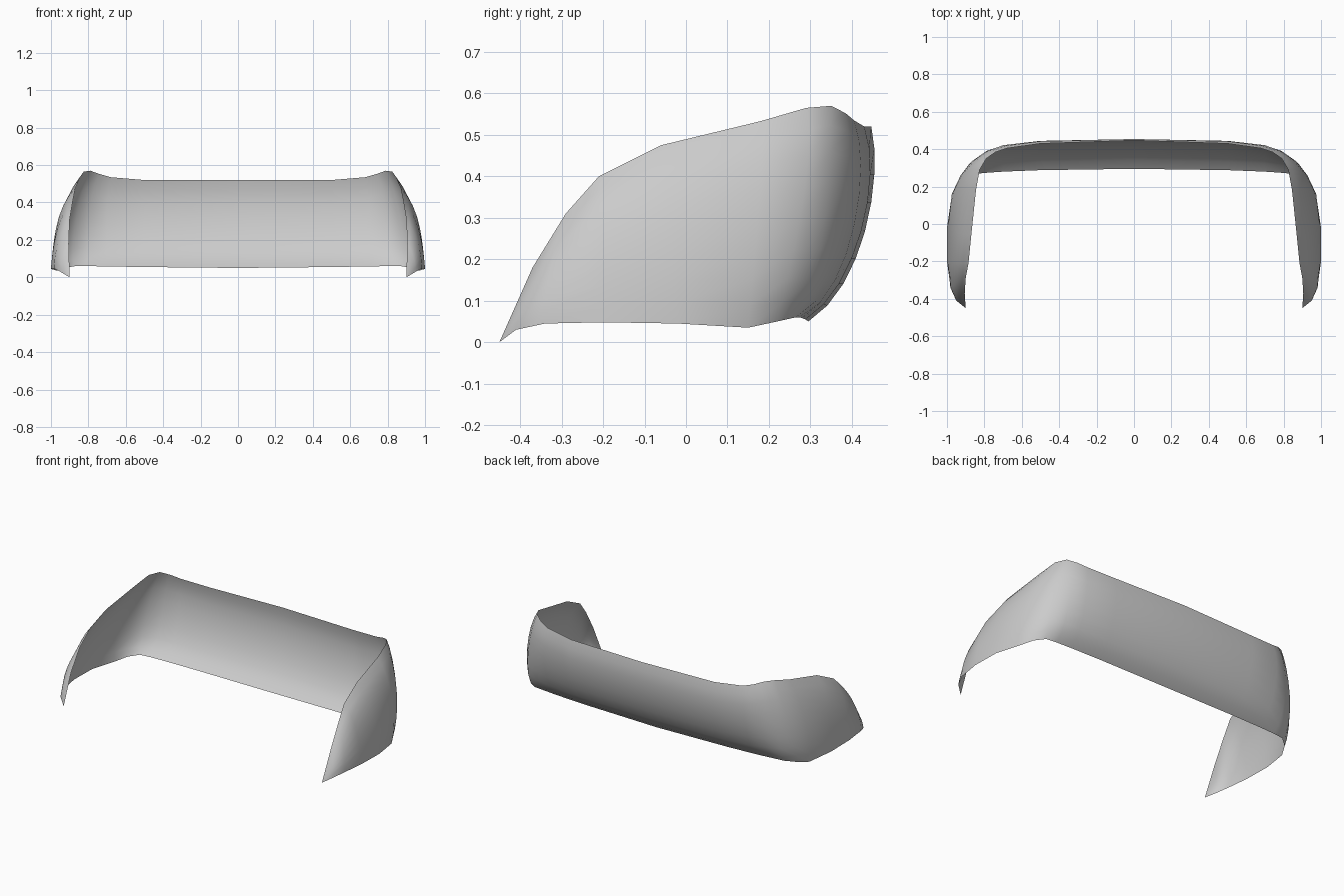
import bpy, bmesh
from mathutils import Vector

# Four lengthwise guide rails of the right half: front tip -> side -> corner -> rear centre
bottom = [(.90, -.45, 0), (.95, -.41, .03), (.98, -.34, .045), (1, -.2, .048), (1, -.02, .045),
          (.965, .15, .035), (.925, .22, .05), (.87, .265, .06), (.80, .273, .06),
          (.70, .28, .058), (.50, .288, .055), (0, .295, .05)]
low = [(.90, -.45, 0), (.945, -.40, .08), (.975, -.335, .13), (.985, -.2, .17), (.985, -.03, .19),
       (.97, .165, .20), (.93, .255, .20), (.88, .32, .20), (.80, .36, .20),
       (.70, .378, .19), (.50, .39, .18), (0, .40, .18)]
high = [(.90, -.45, 0), (.93, -.385, .13), (.945, -.315, .23), (.95, -.205, .30), (.95, -.045, .345),
        (.925, .18, .39), (.89, .29, .40), (.845, .345, .41), (.785, .392, .40),
        (.70, .42, .38), (.50, .441, .36), (0, .45, .36)]
top = [(.90, -.45, 0), (.905, -.37, .18), (.90, -.29, .31), (.885, -.21, .40), (.87, -.06, .475),
       (.845, .18, .533), (.825, .29, .565), (.79, .35, .57), (.74, .385, .552),
       (.68, .405, .535), (.50, .43, .52), (0, .447, .52)]


def section(points, t):
    """Cubic curve through four evenly spaced points."""
    knots = (0, 1 / 3, 2 / 3, 1)
    result = Vector((0, 0, 0))
    for i, p in enumerate(points):
        w = 1
        for j in range(4):
            if j != i:
                w *= (t - knots[j]) / (knots[i] - knots[j])
        result += Vector(p) * w
    return result


# Wraparound bumper shell: loft the sections across the rails
ROWS = 8
bm = bmesh.new()
grid = [[bm.verts.new(section(rails, k / ROWS)) for k in range(ROWS + 1)]
        for rails in zip(bottom, low, high, top)]
for a, b in zip(grid, grid[1:]):
    for k in range(ROWS):
        bm.faces.new((a[k], b[k], b[k + 1], a[k + 1]))
bmesh.ops.remove_doubles(bm, verts=bm.verts, dist=.0005)
mesh = bpy.data.meshes.new("bumper_shell")
bm.to_mesh(mesh)
bm.free()
shell = bpy.data.objects.new("bumper_shell", mesh)
bpy.context.collection.objects.link(shell)

# Mirror to the left half and shade smooth
mirror = shell.modifiers.new("mirror", 'MIRROR')
mirror.use_clip = True
for f in mesh.polygons:
    f.use_smooth = True
